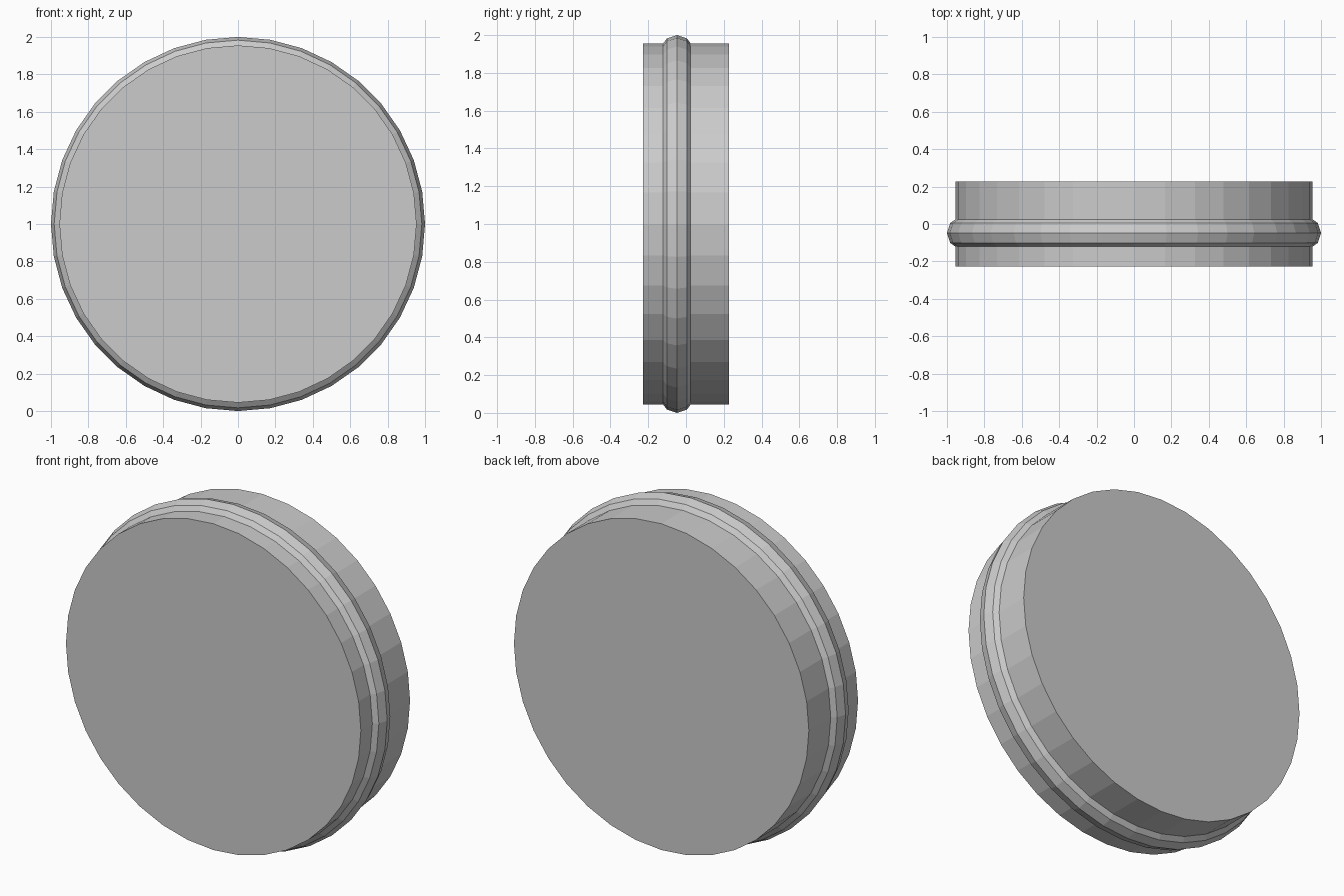
import bpy
from math import radians

if "Cube" in bpy.data.objects:
    bpy.data.objects.remove(bpy.data.objects["Cube"])

SIDES = 36
AXIS_Y = (radians(90), 0, 0)  # lay the round parts on the front-back axis

# Solid drum body with flat end faces
bpy.ops.mesh.primitive_cylinder_add(
    vertices=SIDES, radius=0.955, depth=0.455,
    location=(0, 0, 1), rotation=AXIS_Y)
bpy.context.object.name = "disc_body"

# Ten-sided raised band around the rim, set slightly forward of centre
bpy.ops.mesh.primitive_torus_add(
    major_segments=SIDES, minor_segments=10,
    major_radius=0.91, minor_radius=0.09,
    location=(0, -0.048, 1), rotation=AXIS_Y)
bpy.context.object.name = "rim_band"

# Flat facets on both parts
for obj in bpy.data.objects:
    obj.data.shade_flat()
